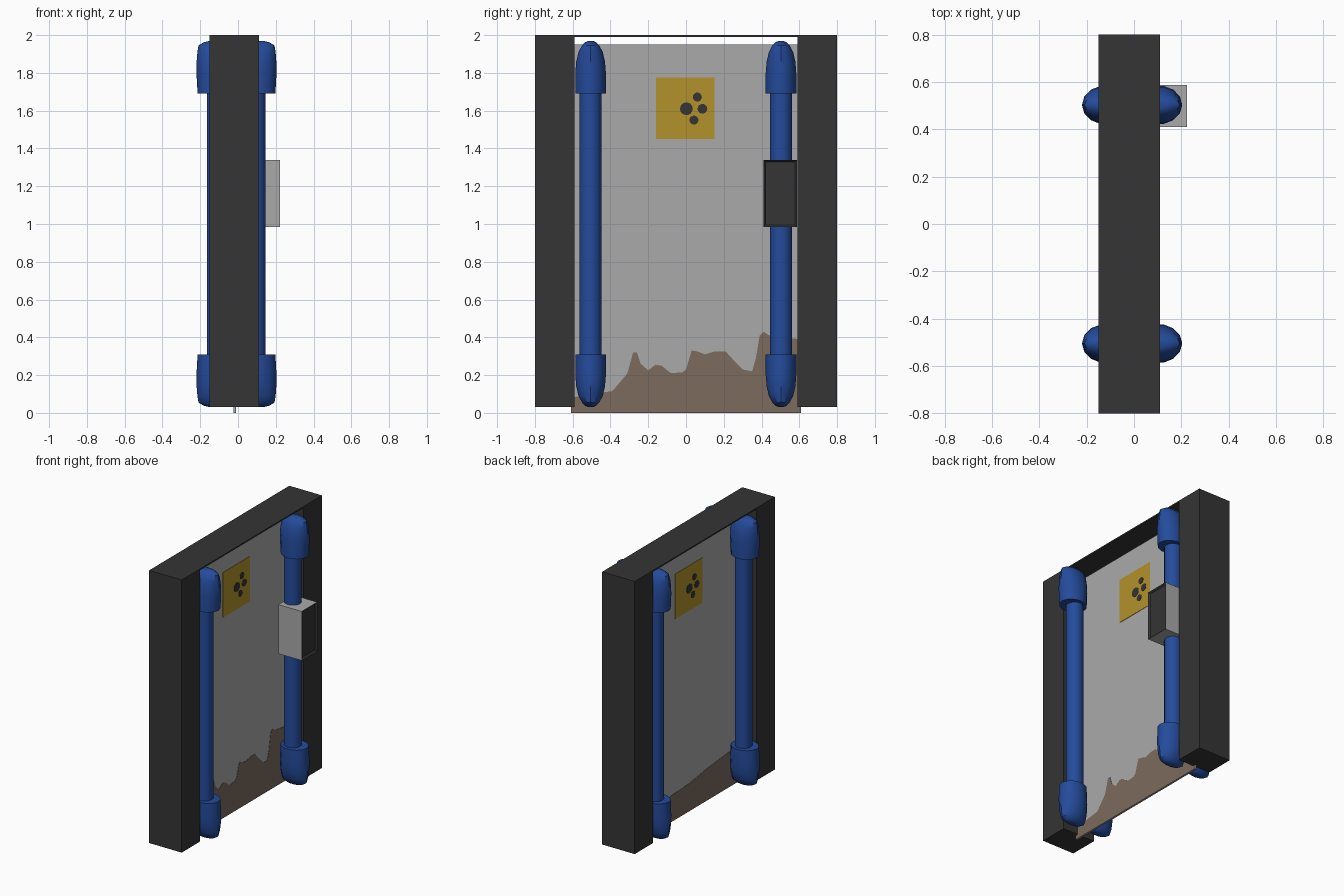
import bpy, bmesh, math
from mathutils import Matrix

if "Cube" in bpy.data.objects:
    bpy.data.objects.remove(bpy.data.objects["Cube"])


def material(name, r, g, b):
    m = bpy.data.materials.new(name)
    m.diffuse_color = (r, g, b, 1)
    m.use_nodes = True
    m.node_tree.nodes["Principled BSDF"].inputs["Base Color"].default_value = m.diffuse_color
    return m


DARK = material("dark frame grey", 0.035, 0.035, 0.035)
GREY = material("light panel grey", 0.40, 0.40, 0.40)
BLUE = material("handle blue", 0.018, 0.07, 0.33)
YELLOW = material("sign yellow", 0.45, 0.29, 0.025)
BROWN = material("dirt brown", 0.20, 0.145, 0.107)


def finish(name, bm, *mats):
    bmesh.ops.recalc_face_normals(bm, faces=bm.faces)
    me = bpy.data.meshes.new(name)
    bm.to_mesh(me)
    bm.free()
    for m in mats:
        me.materials.append(m)
    ob = bpy.data.objects.new(name, me)
    bpy.context.collection.objects.link(ob)
    return ob


def smooth(ob, angle):
    bpy.ops.object.select_all(action='DESELECT')
    ob.select_set(True)
    bpy.context.view_layer.objects.active = ob
    bpy.ops.object.shade_smooth_by_angle(angle=math.radians(angle))


def box_mesh(x0, x1, y0, y1, z0, z1):
    bm = bmesh.new()
    bmesh.ops.create_cube(bm, size=1)
    for v in bm.verts:
        v.co = ((x0 + x1) / 2 + v.co.x * (x1 - x0),
                (y0 + y1) / 2 + v.co.y * (y1 - y0),
                (z0 + z1) / 2 + v.co.z * (z1 - z0))
    return bm


def plate(name, outline, x0, x1, mat):
    """Thin plate: a y-z outline extruded along x."""
    bm = bmesh.new()
    f = bm.faces.new([bm.verts.new((x0, y, z)) for y, z in outline])
    ext = bmesh.ops.extrude_face_region(bm, geom=[f])["geom"]
    for v in ext:
        if isinstance(v, bmesh.types.BMVert):
            v.co.x = x1
    return finish(name, bm, mat)


def circle(y, z, r, n=14):
    return [(y + r * math.cos(2 * math.pi * i / n), z + r * math.sin(2 * math.pi * i / n))
            for i in range(n)]


# Frame: two posts and a thin top plate
finish("left_post", box_mesh(-0.15, 0.11, -0.8, -0.59, 0.03, 2), DARK)
finish("right_post", box_mesh(-0.15, 0.11, 0.59, 0.8, 0.03, 2), DARK)
finish("top_plate", box_mesh(-0.15, 0.11, -0.6, 0.6, 1.99, 2), DARK)

# Door panel
PX0, PX1 = -0.023, -0.013
finish("door_panel", box_mesh(PX0, PX1, -0.61, 0.61, 0, 1.95), GREY)

# Dirt along the bottom, one ragged outline per side
front_dirt = [(-.61, .08), (-.5, .1), (-.39, .115), (-.36, .15), (-.31, .21), (-.28, .32),
              (-.26, .32), (-.24, .26), (-.2, .225), (-.16, .255), (-.13, .25), (-.08, .21),
              (-.02, .215), (0, .23), (.03, .33), (.06, .325), (.1, .31), (.15, .325),
              (.21, .325), (.26, .27), (.3, .23), (.35, .22), (.37, .29), (.39, .41),
              (.41, .43), (.44, .41), (.5, .4), (.61, .39)]
back_dirt = [(-.61, .26), (-.4, .25), (-.2, .23), (0, .2), (.2, .19), (.4, .17), (.61, .16)]
plate("dirt_right_side", front_dirt + [(.61, 0), (-.61, 0)], PX1, PX1 + 0.002, BROWN)
plate("dirt_left_side", back_dirt + [(.61, 0), (-.61, 0)], PX0, PX0 - 0.002, BROWN)

# Warning sign with dots, turned half round for the other side
dots = [(0.002, 1.61, .034), (0.06, 1.672, .024), (0.087, 1.61, .026), (0.042, 1.55, .024)]
for side, s, px in (("right", 1, PX1), ("left", -1, PX0)):
    square = [(-.158, 1.45), (.15, 1.45), (.15, 1.775), (-.158, 1.775)]
    plate(f"sign_{side}_side", [(s * y, z) for y, z in square], px, px + s * 0.003, YELLOW)
    for i, (y, z, r) in enumerate(dots):
        plate(f"sign_dot_{side}_{i}", circle(s * y, z, r), px, px + s * 0.005, DARK)

# Handle bars with chunky end caps, one pair on each side of the door
CAP = [(1.69, .097, .083), (1.80, .103, .083), (1.86, .102, .078), (1.91, .098, .066),
       (1.945, .092, .047), (1.962, .065, .03), (1.968, .04, .016)]  # z, half x, half y


def cap(name, cx, cy, flip):
    bm = bmesh.new()
    n = 14
    rings = []
    for z, a, b in CAP:
        z = 2 - z if flip else z
        rings.append([bm.verts.new((cx + a * math.cos(2 * math.pi * i / n),
                                    cy + b * math.sin(2 * math.pi * i / n), z))
                      for i in range(n)])
    for r0, r1 in zip(rings, rings[1:]):
        for i in range(n):
            j = (i + 1) % n
            bm.faces.new((r0[i], r0[j], r1[j], r1[i]))
    bm.faces.new(rings[0])
    bm.faces.new(rings[-1])
    smooth(finish(name, bm, BLUE), 32)


for side, s in (("right", 1), ("left", -1)):
    for end, cy in (("near", -0.505), ("far", 0.503)):
        bm = bmesh.new()
        bmesh.ops.create_cone(bm, cap_ends=True, segments=16, radius1=.058, radius2=.058,
                              depth=1.5, matrix=Matrix.Translation((-.01 + s * .097, cy, 1)))
        smooth(finish(f"handle_bar_{side}_{end}", bm, BLUE), 40)
        cap(f"top_cap_{side}_{end}", -.008 + s * .109, cy, False)
        cap(f"bottom_cap_{side}_{end}", -.008 + s * .109, cy, True)

# Lock box around one bar, with a dark recessed face
bm = box_mesh(0.035, 0.223, 0.41, 0.588, 0.985, 1.34)
bm.faces.ensure_lookup_table()
bm.normal_update()
face = max(bm.faces, key=lambda f: f.normal.x)
face.material_index = 1
rim = bmesh.ops.inset_region(bm, faces=[face], thickness=0.015, depth=-0.012)["faces"]
for f in rim:
    f.material_index = 1
finish("lock_box", bm, GREY, DARK)
